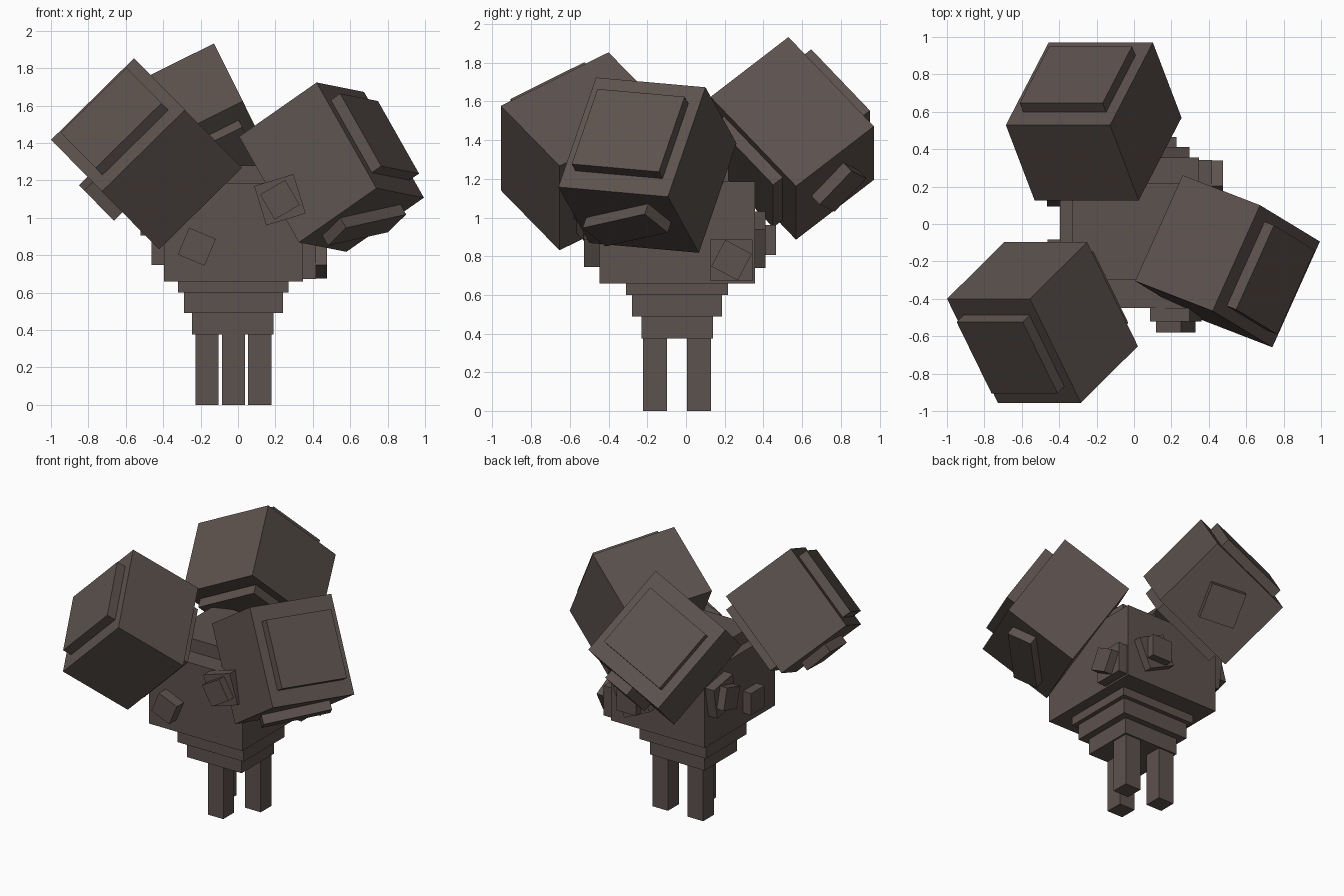
import bpy, bmesh, math
from mathutils import Vector, Matrix

if "Cube" in bpy.data.objects:
    bpy.data.objects.remove(bpy.data.objects["Cube"])

mat = bpy.data.materials.new("dark_brown")
mat.diffuse_color = (0.108, 0.085, 0.076, 1)
mat.use_nodes = True
mat.node_tree.nodes["Principled BSDF"].inputs["Base Color"].default_value = mat.diffuse_color


def block(name, center, axes, size):
    """Box with given full sizes along three orthonormal axes."""
    bm = bmesh.new()
    bmesh.ops.create_cube(bm, size=1)
    m = Matrix([Vector(a) * s for a, s in zip(axes, size)]).transposed().to_4x4()
    m.translation = Vector(center)
    bmesh.ops.transform(bm, matrix=m, verts=bm.verts)
    bmesh.ops.recalc_face_normals(bm, faces=bm.faces)
    me = bpy.data.meshes.new(name)
    bm.to_mesh(me)
    bm.free()
    me.materials.append(mat)
    ob = bpy.data.objects.new(name, me)
    bpy.context.collection.objects.link(ob)
    return ob


WORLD = [Vector((1, 0, 0)), Vector((0, 1, 0)), Vector((0, 0, 1))]


def span(name, x, y, z):
    """World-aligned box from its limits."""
    r = (x, y, z)
    block(name, [(a + b) / 2 for a, b in r], WORLD, [b - a for a, b in r])


def plate(name, base, normal, side, angle, size, depth):
    """Block standing on a surface, twisted about the surface normal."""
    n = Vector(normal).normalized()
    s = Matrix.Rotation(math.radians(angle), 3, n) @ Vector(side).normalized()
    block(name, Vector(base) + n * depth / 2, [s, n.cross(s), n],
          (size[0], size[1], depth))


# Body and its stepped underside and cap
span("body", (-.396, .348), (-.448, .356), (.66, 1.186))
span("body_cap", (-.33, .28), (-.30, .22), (1.186, 1.28))
span("lower_step_1", (-.32, .27), (-.31, .217), (.60, .66))
span("lower_step_2", (-.29, .24), (-.278, .186), (.49, .60))
span("lower_step_3", (-.246, .19), (-.23, .14), (.375, .49))

# Three legs, one in front and two behind
for name, x, y in (("left_leg", -.166, .067), ("front_leg", -.024, -.16),
                   ("right_leg", .116, .067)):
    span(name, (x - .062, x + .062), (y - .062, y + .062), (0, .375))

# Knobs on the body sides: base, normal, side axis, then (size, depth, twist) layers
X, Y, Z = WORLD
knobs = [
    ("front_knob", (.224, -.448, 1.096), -Y, X, [(.22, .072, 17), (.155, .132, 30)]),
    ("small_front_knob", (-.22, -.448, .845), -Y, X, [(.155, .08, -23)]),
    ("right_knob", (.348, .235, .78), X, Y, [(.215, .069, 0), (.155, .128, -28)]),
    ("back_knob", (.15, .356, .885), Y, X, [(.22, .055, 25), (.155, .11, 0)]),
    ("left_knob", (-.396, .22, 1.0), -X, Y, [(.22, .07, 10), (.155, .125, -15)]),
    ("small_left_knob", (-.396, -.16, .825), -X, Y, [(.155, .066, 0)]),
]
for name, base, n, s, layers in knobs:
    for i, (size, depth, twist) in enumerate(layers):
        plate(f"{name}_{i + 1}", base, n, s, twist, (size, size), depth)


def head(name, top, u, v, back_plate):
    """Tilted box head from its top corner and two face edge vectors."""
    u, v = Vector(u).normalized(), Vector(v)
    v = (v - u * v.dot(u)).normalized()
    w = u.cross(v)
    if w.z > 0:
        w = -w
    dims = (.622, .678, .53)
    c = Vector(top) + (u * dims[0] + v * dims[1] + w * dims[2]) / 2
    block(name, c, [u, v, w], dims)
    # Raised square panels on the outer and inner faces
    for sign in ((-1, 1) if back_plate else (-1,)):
        plate(f"{name}_panel_{'inner' if sign > 0 else 'outer'}",
              c + w * sign * dims[2] / 2, w * sign, u, 0, (.495, .465), .064)
    return c, u, v, w


# Right, left and back heads, each with a twisted small plate
c, u, v, w = head("right_head", (.42, -.465, 1.723), (.252, .561, -.05),
                  (.32, -.193, -.565), False)
d = u * .507 - w * .235
plate("right_head_small_plate", c + v * .339, v, d, 0, (.46, .18), .064)

c, u, v, w = head("left_head", (-.556, -.40, 1.853), (-.444, 0, -.437),
                  (.273, -.557, -.276), True)
plate("left_head_small_plate", c + u * .311, u, v, 25, (.23, .23), .064)

c, u, v, w = head("back_head", (-.128, .529, 1.932), (-.562, 0, -.279),
                  (.224, .439, -.46), True)
plate("back_head_small_plate", c + v * .339, v, u, 25, (.24, .24), .064)
